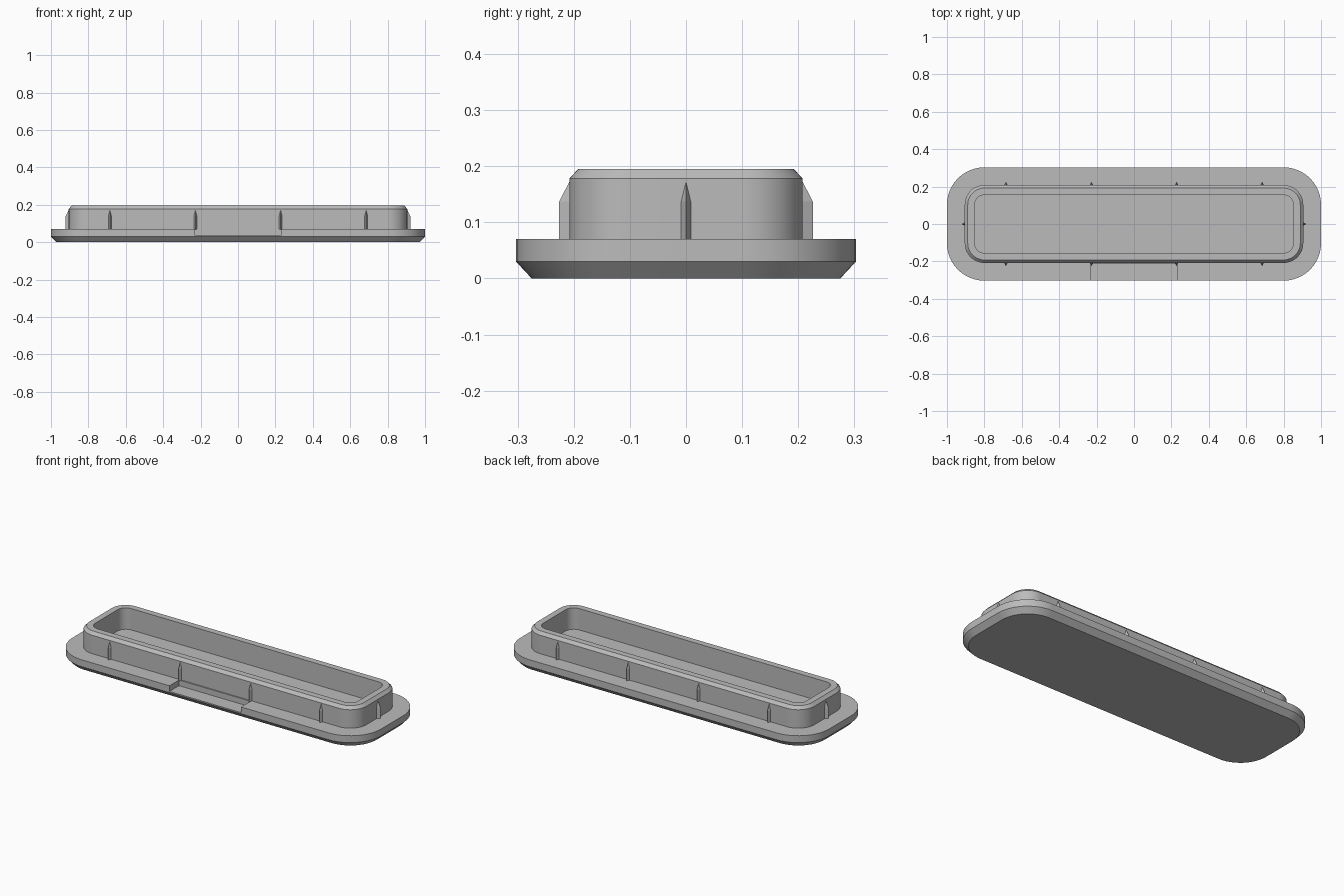
import bpy, bmesh, math
from mathutils import Matrix, Vector

if "Cube" in bpy.data.objects:
    bpy.data.objects.remove(bpy.data.objects["Cube"], do_unlink=True)

grey = bpy.data.materials.new("plain grey")
grey.use_nodes = True
colour = (0.5, 0.5, 0.5, 1)
grey.diffuse_color = colour
grey.node_tree.nodes["Principled BSDF"].inputs["Base Color"].default_value = colour


def make_object(name, bm):
    bmesh.ops.recalc_face_normals(bm, faces=bm.faces)
    mesh = bpy.data.meshes.new(name)
    bm.to_mesh(mesh)
    bm.free()
    mesh.materials.append(grey)
    obj = bpy.data.objects.new(name, mesh)
    bpy.context.collection.objects.link(obj)
    return obj


def rounded_ring(bm, hx, hy, radius, z, steps=12):
    """Vertices of a rounded rectangle at height z."""
    ring = []
    for corner, (sx, sy) in enumerate([(1, 1), (-1, 1), (-1, -1), (1, -1)]):
        for i in range(steps + 1):
            a = math.pi / 2 * (corner + i / steps)
            ring.append(bm.verts.new((sx * (hx - radius) + radius * math.cos(a),
                                      sy * (hy - radius) + radius * math.sin(a), z)))
    return ring


# Flange, upstanding wall and open tray as one stepped shell
profile = [  # half length, half width, corner radius, height
    (0.972, 0.275, 0.172, 0),
    (1, 0.303, 0.2, 0.03),
    (1, 0.303, 0.2, 0.07),
    (0.905, 0.208, 0.105, 0.07),
    (0.905, 0.208, 0.105, 0.178),
    (0.889, 0.192, 0.089, 0.195),
    (0.852, 0.155, 0.052, 0.195),
    (0.852, 0.155, 0.052, 0.07),
]
bm = bmesh.new()
rings = [rounded_ring(bm, *row) for row in profile]
for low, high in zip(rings, rings[1:]):
    for i in range(len(low)):
        j = (i + 1) % len(low)
        bm.faces.new((low[i], low[j], high[j], high[i]))
bm.faces.new(rings[0])
bm.faces.new(rings[-1])
body = make_object("cap_body", bm)

# Pry notch in the front of the flange
bm = bmesh.new()
bmesh.ops.create_cube(bm, size=1, matrix=Matrix.Translation((0, -0.315, 0.087))
                      @ Matrix.Diagonal((0.464, 0.2, 0.1, 1)))
cutter = make_object("notch_cutter", bm)
cutter.hide_render = True
cut = body.modifiers.new("notch", "BOOLEAN")
cut.operation, cut.solver, cut.object = "DIFFERENCE", "EXACT", cutter
bpy.ops.object.select_all(action="DESELECT")
bpy.context.view_layer.objects.active = body
body.select_set(True)
bpy.ops.object.modifier_apply(modifier=cut.name)
bpy.data.objects.remove(cutter, do_unlink=True)
bpy.ops.object.shade_smooth_by_angle(angle=math.radians(25))
body.modifiers.new("flat_shading", "WEIGHTED_NORMAL").keep_sharp = True


def add_rib(name, x, y, turn):
    """Pointed triangular grip rib, its ridge facing local -y."""
    bm = bmesh.new()
    section = [(-0.01, 0.003), (0.01, 0.003), (0, -0.018)]
    low, high = ([bm.verts.new((px, py, z)) for px, py in section]
                 for z in (0.068, 0.137))
    tip = bm.verts.new((0, 0.001, 0.174))
    bm.faces.new(low)
    for i in range(3):
        j = (i + 1) % 3
        bm.faces.new((low[i], low[j], high[j], high[i]))
        bm.faces.new((high[i], high[j], tip))
    rib = make_object(name, bm)
    rib.location = Vector((x, y, 0))
    rib.rotation_euler.z = turn


# Grip ribs along the long sides and on both ends
for n, x in enumerate((-0.685, -0.228, 0.228, 0.685), 1):
    add_rib(f"front_rib_{n}", x, -0.208, 0)
    add_rib(f"back_rib_{n}", x, 0.208, math.pi)
add_rib("left_rib", 0.905, 0, math.pi / 2)
add_rib("right_rib", -0.905, 0, -math.pi / 2)
